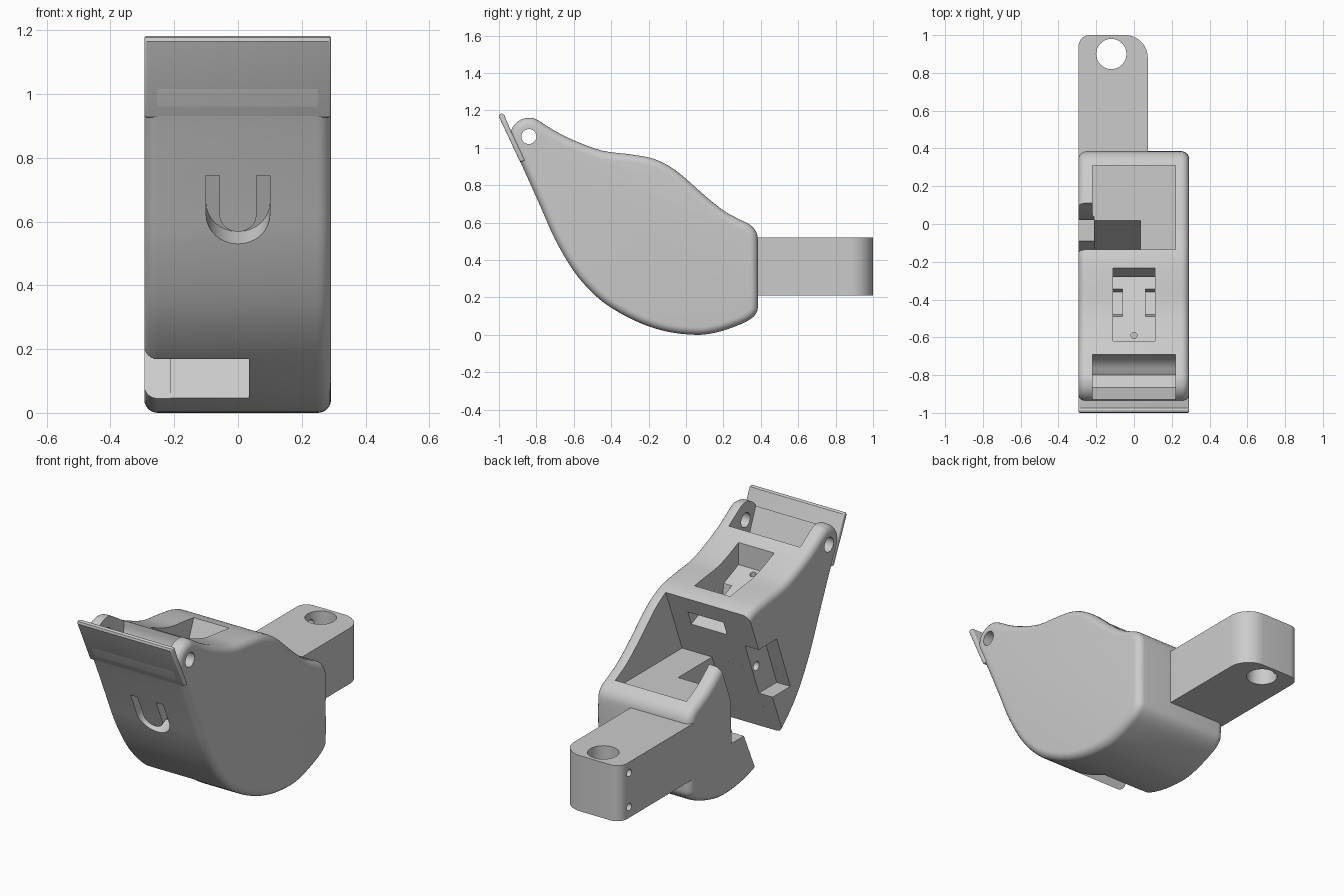
import bpy, bmesh
from math import sin, cos, pi, radians
from mathutils import Vector

if "Cube" in bpy.data.objects:
    bpy.data.objects.remove(bpy.data.objects["Cube"])

grey = bpy.data.materials.new("plain grey")
grey.use_nodes = True
grey.diffuse_color = (0.6, 0.6, 0.6, 1)
grey.node_tree.nodes["Principled BSDF"].inputs["Base Color"].default_value = (0.6, 0.6, 0.6, 1)

LEFT, RIGHT = 0.292, -0.294


def side(u, v, w):
    return (w, u, v)


def upright(u, v, w):
    return (u, v, w)


def loft(name, rings):
    """Closed solid through rings of equal point count."""
    bm = bmesh.new()
    loops = [[bm.verts.new(p) for p in ring] for ring in rings]
    for a, b in zip(loops, loops[1:]):
        for i in range(len(a)):
            j = (i + 1) % len(a)
            bm.faces.new((a[i], a[j], b[j], b[i]))
    bm.faces.new(loops[0])
    bm.faces.new(loops[-1])
    bmesh.ops.recalc_face_normals(bm, faces=bm.faces)
    mesh = bpy.data.meshes.new(name)
    bm.to_mesh(mesh)
    bm.free()
    mesh.materials.append(grey)
    obj = bpy.data.objects.new(name, mesh)
    bpy.context.collection.objects.link(obj)
    return obj


def prism(name, pts, w0, w1, place=side):
    return loft(name, [[place(u, v, w) for u, v in pts] for w in (w0, w1)])


def arc(cu, cv, r, a0, a1, n=8):
    return [(cu + r * cos(radians(a0 + (a1 - a0) * i / n)),
             cv + r * sin(radians(a0 + (a1 - a0) * i / n))) for i in range(n + 1)]


def disc(cu, cv, r):
    return arc(cu, cv, r, 0, 348.75, 31)


def activate(obj):
    bpy.ops.object.select_all(action="DESELECT")
    obj.select_set(True)
    bpy.context.view_layer.objects.active = obj


def cut(target, cutter):
    mod = target.modifiers.new("cut", "BOOLEAN")
    mod.operation, mod.solver, mod.object = "DIFFERENCE", "EXACT", cutter
    activate(target)
    bpy.ops.object.modifier_apply(modifier=mod.name)
    bpy.data.objects.remove(cutter)


def smooth_closed(pts, steps=4):
    """Flowing curve through a closed list of points."""
    p = [Vector(q) for q in pts]
    out = []
    for i in range(len(p)):
        a, b, c, d = (p[(i + k) % len(p)] for k in (-1, 0, 1, 2))
        for s in range(steps):
            t = s / steps
            out.append(0.5 * (2 * b + (c - a) * t + (2 * a - 5 * b + 4 * c - d) * t * t
                              + (3 * b - a - 3 * c + d) * t ** 3))
    return out


# Body: side silhouette lofted across x with rounded edges
outline = arc(-0.84, 1.06, 0.1, 205, 65, 6) + [
    (-0.7, 1.09), (-0.6, 1.04), (-0.45, 0.985), (-0.3, 0.965), (-0.17, 0.94),
    (-0.05, 0.875), (0.1, 0.745), (0.2, 0.665), (0.28, 0.62), (0.34, 0.59),
    (0.375, 0.55), (0.385, 0.49), (0.385, 0.33), (0.385, 0.17), (0.375, 0.115),
    (0.33, 0.075), (0.25, 0.04), (0.15, 0.01), (0.05, 0), (-0.1, 0.017),
    (-0.25, 0.065), (-0.4, 0.145), (-0.5, 0.225), (-0.6, 0.34), (-0.7, 0.51),
    (-0.78, 0.69), (-0.87, 0.89)]
curve = smooth_closed(outline)
count = len(curve)
inward = []
for i in range(count):
    t = (curve[(i + 1) % count] - curve[i - 1]).normalized()
    inward.append(Vector((t.y, -t.x)))


def body_ring(edge, sign, a, r=0.042):
    x = edge - sign * r * (1 - sin(a))
    return [side(*(p + n * r * (1 - cos(a))), x) for p, n in zip(curve, inward)]


angles = [pi / 2 * k / 6 for k in range(7)]
body = loft("body", [body_ring(RIGHT, -1, a) for a in reversed(angles)]
            + [body_ring(LEFT, 1, a) for a in angles])

# Hinge gap between the two ears, and the pin holes
cut(body, prism("hinge_gap", [(-0.96, 1.18), (-0.865, 0.95), (-0.8, 0.925)]
                + arc(-0.82, 1.06, 0.13, -75, 0, 8) + [(-0.69, 1.3), (-0.96, 1.3)], -0.22, 0.22))
cut(body, prism("pin_hole", disc(-0.84, 1.06, 0.04), -0.5, 0.5))

# Rear pocket, slanted slot below it and the opening in the right wall
cut(body, prism("rear_pocket", [(-0.13, 1.2), (-0.13, 0.94), (-0.28, 0.56),
                                (0.31, 0.56), (0.31, 1.2)], -0.22, 0.22))
cut(body, prism("slanted_slot", [(-0.264, 0.6), (0.037, 0.6), (-0.265, -0.1),
                                 (-0.54, -0.1)], -0.5, 0.035))
cut(body, prism("side_opening", [(-0.13, 1.2), (-0.13, 0.94), (-0.54, -0.1), (-0.265, -0.1),
                                 (-0.09, 0.28), (0.02, 0.28), (0.025, 0.52),
                                 (0.12, 0.76), (0.12, 1.2)], -0.5, -0.212))
cut(body, prism("side_recess", [(-0.2, 0.71), (-0.38, 0.71), (-0.5, 0.4), (-0.3, 0.4)],
                -0.5, -0.21))
cut(body, prism("recess_hole", disc(-0.32, 0.56, 0.025), -0.3, -0.14))

# Small top pocket with a window to the slot, side channels and a screw hole
cut(body, prism("top_pocket", [(-0.62, 1.2), (-0.62, 0.925), (-0.15, 0.73), (-0.15, 0.83),
                               (-0.28, 0.84), (-0.23, 0.96), (-0.23, 1.2)], -0.11, 0.11))
for x in (-0.11, 0.06):
    cut(body, prism("channel", [(-0.5, 0.95), (-0.48, 0.8), (-0.36, 0.75), (-0.33, 0.87)],
                    x, x + 0.05))
cut(body, prism("screw_hole", disc(0, -0.59, 0.016), 0.84, 1.0, upright))


# U-shaped groove sunk square to the front face
def front_face(u, v, w):
    return (u, -0.71 - 0.43 * v + 0.9 * w, 0.53 + 0.9 * v + 0.43 * w)


cut(body, prism("groove", [(-0.1, 0.235)] + arc(0, 0.1, 0.1, 180, 360, 16)
                + [(0.1, 0.235), (0.058, 0.235)] + arc(0, 0.1, 0.058, 360, 180, 16)
                + [(-0.058, 0.235)], -0.12, 0.09, front_face))

# Thin front lip rising past the ears
lip = prism("front_lip", [(-1.0, 1.165), (-0.997, 1.178), (-0.985, 1.185), (-0.973, 1.178),
                          (-0.94, 1.1), (-0.86, 0.93), (-0.887, 0.925)], RIGHT, LEFT)
bevel = lip.modifiers.new("soft_ends", "BEVEL")
bevel.width, bevel.segments, bevel.limit_method = 0.008, 3, "ANGLE"
bevel.angle_limit = radians(60)
activate(lip)
bpy.ops.object.modifier_apply(modifier=bevel.name)

# Mounting arm with a vertical bore and two screw holes
arm = prism("mounting_arm", [(RIGHT, 0.2), (0.073, 0.2)] + arc(-0.047, 0.88, 0.12, 0, 90, 12)
            + arc(RIGHT + 0.06, 0.94, 0.06, 90, 180, 8), 0.21, 0.52, upright)
cut(arm, prism("bore", disc(-0.12, 0.9, 0.08), 0.1, 0.7, upright))
for z in (0.27, 0.46):
    cut(arm, prism("arm_screw_hole", disc(0.92, z, 0.02), -0.4, -0.15))

for obj in (body, lip, arm):
    activate(obj)
    bpy.ops.object.shade_smooth_by_angle(angle=radians(30))
